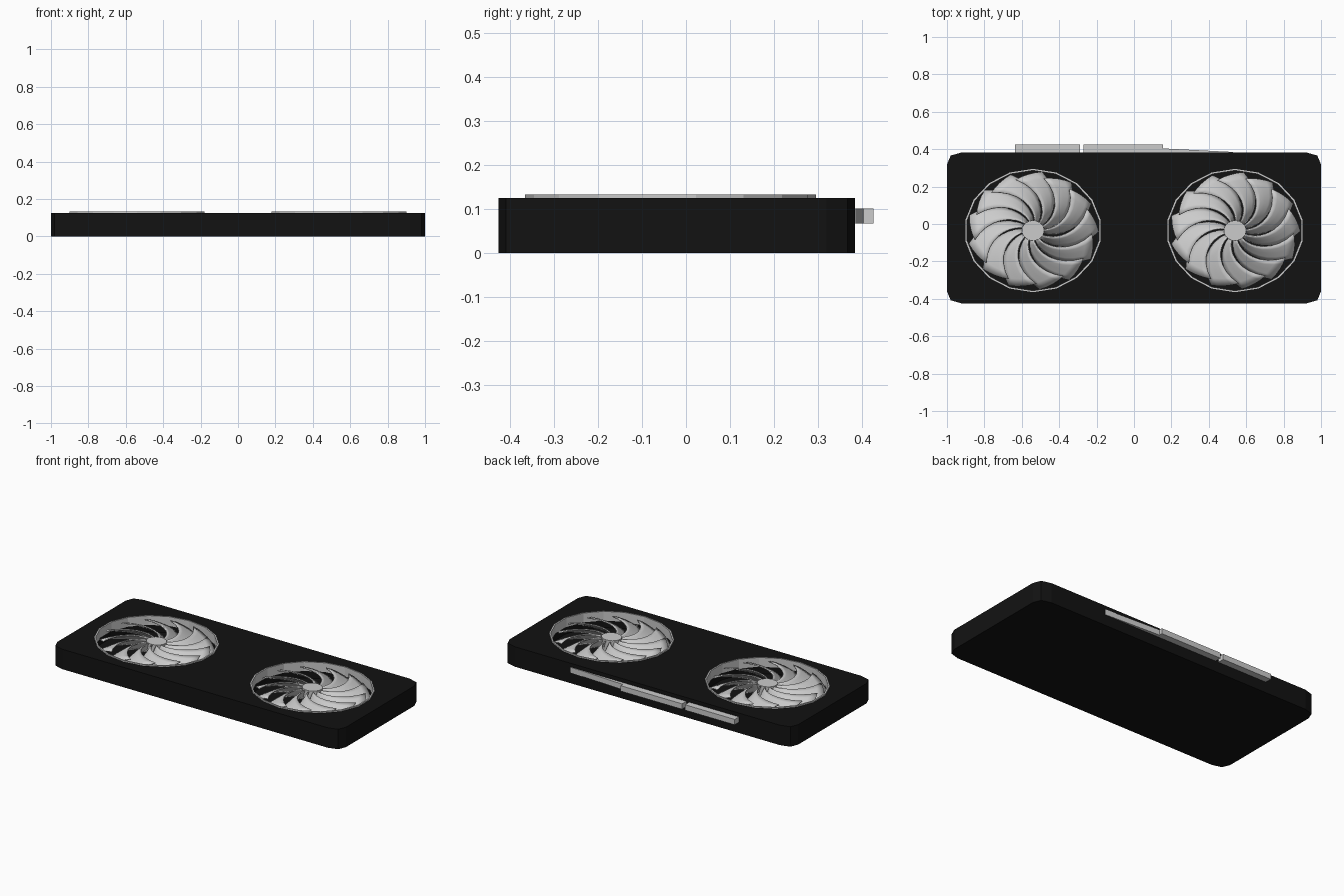
import bpy, bmesh
from math import sin, cos, pi, radians

if "Cube" in bpy.data.objects:
    bpy.data.objects.remove(bpy.data.objects["Cube"])

FAN_Y, SQUASH = -0.035, 0.9     # fans are slightly narrower in y


def material(name, c):
    m = bpy.data.materials.new(name)
    m.diffuse_color = (c, c, c, 1)
    m.use_nodes = True
    m.node_tree.nodes["Principled BSDF"].inputs["Base Color"].default_value = m.diffuse_color
    return m


def finish(name, bm, mat=None):
    bmesh.ops.recalc_face_normals(bm, faces=bm.faces)
    me = bpy.data.meshes.new(name)
    bm.to_mesh(me)
    bm.free()
    ob = bpy.data.objects.new(name, me)
    bpy.context.collection.objects.link(ob)
    if mat:
        me.materials.append(mat)
    return ob


def prism(name, pts, z0, z1, mat=None):
    bm = bmesh.new()
    lo = [bm.verts.new((x, y, z0)) for x, y in pts]
    hi = [bm.verts.new((x, y, z1)) for x, y in pts]
    bm.faces.new(lo[::-1])
    bm.faces.new(hi)
    for i in range(len(pts)):
        j = (i + 1) % len(pts)
        bm.faces.new((lo[i], lo[j], hi[j], hi[i]))
    return finish(name, bm, mat)


def circle(cx, r, n, phase=0.0):
    return [(cx + r * cos(2 * pi * i / n + phase),
             FAN_Y + SQUASH * r * sin(2 * pi * i / n + phase)) for i in range(n)]


def ring(name, cx, r0, r1, z0, z1, n, phase):
    bm = bmesh.new()
    loops = [[bm.verts.new((x, y, z)) for x, y in circle(cx, r, n, phase)]
             for r, z in ((r0, z0), (r1, z0), (r1, z1), (r0, z1))]
    for k in range(4):
        a, b = loops[k], loops[(k + 1) % 4]
        for i in range(n):
            j = (i + 1) % n
            bm.faces.new((a[i], a[j], b[j], b[i]))
    return finish(name, bm)


def blades(name, cx, count=13, rows=8, cols=4):
    bm = bmesh.new()
    for k in range(count):
        grid = []
        for i in range(rows + 1):
            u = i / rows
            row = []
            for j in range(cols + 1):
                v = j / cols                       # 0 = raised edge, 1 = low edge
                r = 0.05 + (0.265 + 0.035 * v) * u
                a = 2 * pi * k / count + radians(52 * u ** 1.15 - (20 + 5 * u) * v)
                z = 0.124 - 0.055 * v ** 1.3
                row.append(bm.verts.new((cx + r * cos(a), FAN_Y + SQUASH * r * sin(a), z)))
            grid.append(row)
        for i in range(rows):
            for j in range(cols):
                bm.faces.new((grid[i][j], grid[i + 1][j], grid[i + 1][j + 1], grid[i][j + 1]))
    ob = finish(name, bm)
    for p in ob.data.polygons:
        p.use_smooth = True
    if ob.data.polygons[0].normal.z < 0:
        ob.data.flip_normals()
    sol = ob.modifiers.new("thickness", 'SOLIDIFY')
    sol.thickness = 0.007
    sol.offset = -1
    return ob


black = material("black", 0.006)

# Shroud with clipped corners
X, Y0, Y1, c, e = 1.0, -0.425, 0.383, 0.08, 0.065
corner = [(0, e), (0.02, 0.017), (c, 0)]
outline = [(-X + dx, Y0 + dy) for dx, dy in corner]
outline += [(X - dx, Y0 + dy) for dx, dy in corner[::-1]]
outline += [(X - dx, Y1 - dy) for dx, dy in corner]
outline += [(-X + dx, Y1 - dy) for dx, dy in corner[::-1]]
shroud = prism("shroud", outline, 0, 0.125, black)

# Two fans in recessed wells
for side, cx in (("left", -0.54), ("right", 0.54)):
    half = pi / 18
    well = prism(side + "_well_cutter", circle(cx, 0.362, 18, half), 0.03, 0.3, black)
    well.hide_render = True
    well.hide_viewport = True
    cut = shroud.modifiers.new(side + "_well", 'BOOLEAN')
    cut.operation = 'DIFFERENCE'
    cut.solver = 'EXACT'
    cut.object = well
    ring(side + "_fan_rim", cx, 0.357, 0.3665, 0.075, 0.133, 18, half)
    prism(side + "_fan_hub", circle(cx, 0.06, 20), 0.03, 0.13)
    blades(side + "_fan_blades", cx)

# Edge connector tabs along the back
yb = Y1 - 0.01
tabs = {
    "connector_short": [(-0.635, yb), (-0.29, yb), (-0.29, 0.425), (-0.635, 0.425)],
    "connector_long": [(-0.27, yb), (0.155, yb), (0.155, 0.425), (-0.27, 0.425)],
    "connector_taper": [(0.155, yb), (0.53, yb), (0.53, 0.385), (0.155, 0.404)],
}
for name, pts in tabs.items():
    prism(name, pts, 0.067, 0.101)
